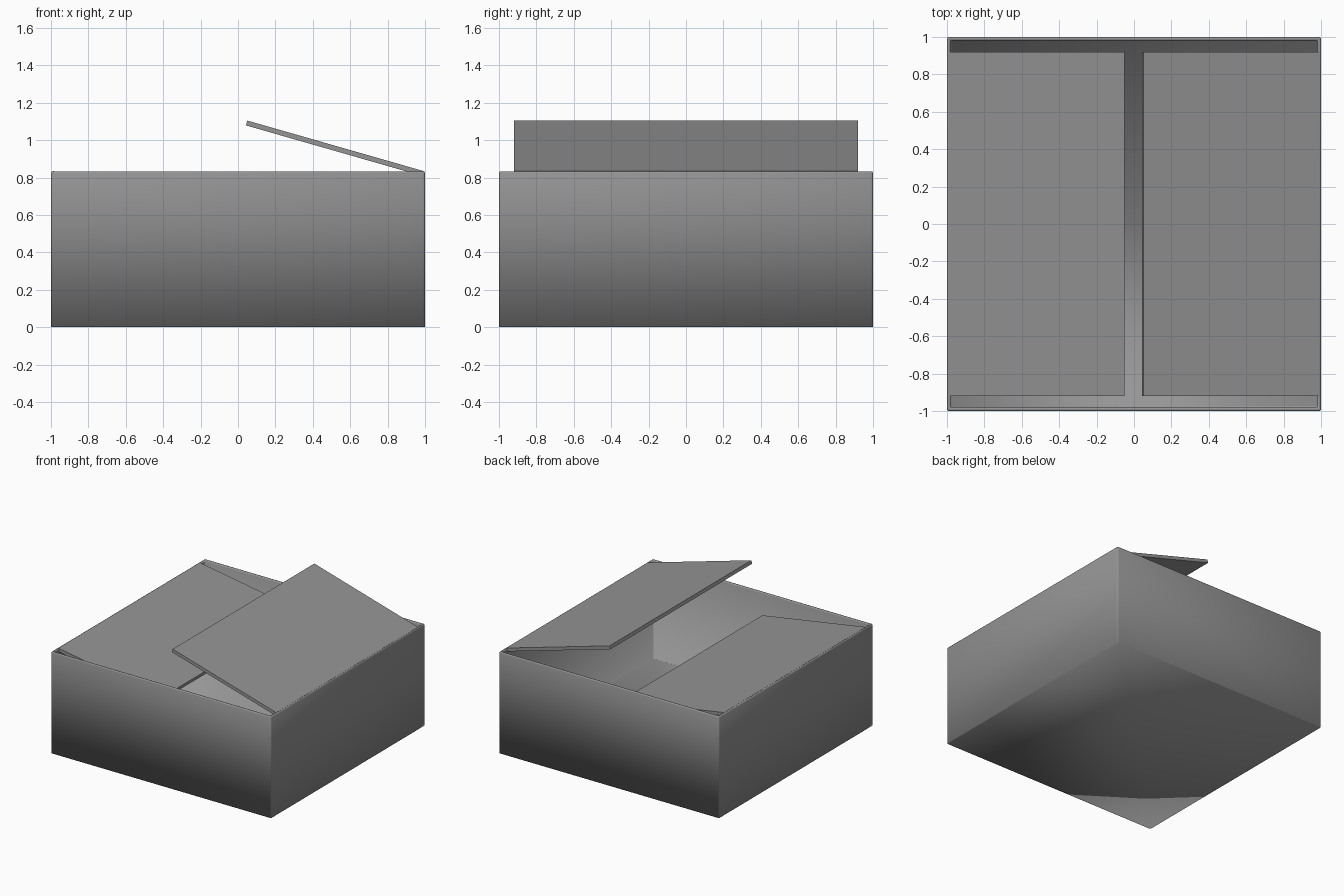
import bpy, bmesh, math
from mathutils import Vector

if "Cube" in bpy.data.objects:
    bpy.data.objects.remove(bpy.data.objects["Cube"])

H = 0.834  # box height
T = 0.027  # board thickness

# Dark grey board
board = bpy.data.materials.new("dark_grey_board")
board.diffuse_color = (0.3, 0.3, 0.3, 1)
board.use_nodes = True
board.node_tree.nodes["Principled BSDF"].inputs["Base Color"].default_value = board.diffuse_color


def finish(name, bm, angle):
    bmesh.ops.recalc_face_normals(bm, faces=bm.faces)
    mesh = bpy.data.meshes.new(name)
    bm.to_mesh(mesh)
    bm.free()
    mesh.materials.append(board)
    ob = bpy.data.objects.new(name, mesh)
    bpy.context.collection.objects.link(ob)
    bpy.ops.object.select_all(action='DESELECT')
    ob.select_set(True)
    bpy.context.view_layer.objects.active = ob
    bpy.ops.object.shade_smooth_by_angle(angle=math.radians(angle))
    return ob


# Open carton: inset the top face and push it down to form walls and floor
bm = bmesh.new()
bmesh.ops.create_cube(bm, size=1)
for v in bm.verts:
    v.co = (v.co.x * 2, v.co.y * 2, (v.co.z + 0.5) * H)
top = max(bm.faces, key=lambda f: f.calc_center_median().z)
bmesh.ops.inset_region(bm, faces=[top], thickness=T)
for v in top.verts:
    v.co.z = H
ext = bmesh.ops.extrude_discrete_faces(bm, faces=[top])
bmesh.ops.translate(bm, verts=ext['faces'][0].verts, vec=(0, 0, T - H))

# Soften the rim and upright corners, leave the bottom edges plain
soft = [e for e in bm.edges
        if max(v.co.z for v in e.verts) > H - 0.01
        and not (abs(e.verts[0].co.x - e.verts[1].co.x) > 0.001
                 and abs(e.verts[0].co.x - e.verts[1].co.x) < 0.1)]
bmesh.ops.bevel(bm, geom=soft, offset=0.01, offset_type='OFFSET', segments=2,
                profile=0.5, affect='EDGES', clamp_overlap=True)
finish("carton_body", bm, 180)


# Lid flap: board whose upper face runs from the hinge edge to the free edge
def flap(name, hinge, free):
    a, b = Vector((hinge[0], 0, hinge[1])), Vector((free[0], 0, free[1]))
    d = (b - a).normalized()
    n = Vector((-d.z, 0, d.x))
    if n.z > 0:
        n = -n
    profile = [a, b, b + n * T, a + n * T]
    bm = bmesh.new()
    face = bm.faces.new([bm.verts.new(p + Vector((0, -0.92, 0))) for p in profile])
    ext = bmesh.ops.extrude_face_region(bm, geom=[face])
    verts = [g for g in ext['geom'] if isinstance(g, bmesh.types.BMVert)]
    bmesh.ops.translate(bm, verts=verts, vec=(0, 1.84, 0))
    finish(name, bm, 40)


flap("right_flap_raised", (0.992, 0.835), (0.05, 1.105))
flap("left_flap_lowered", (-0.99, 0.835), (-0.05, 0.68))
